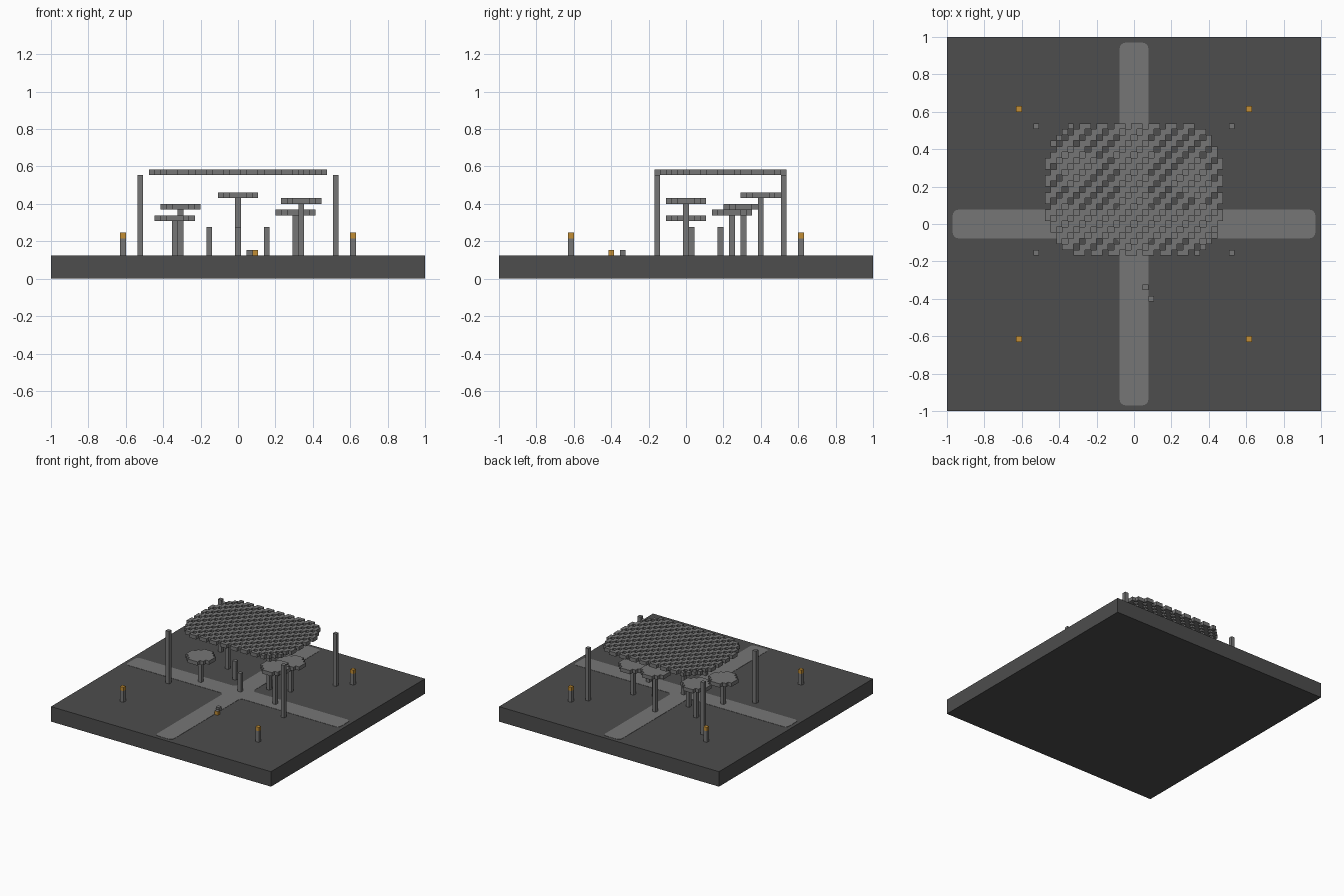
import bpy
import bmesh

cube = bpy.data.objects.get("Cube")
if cube:
    bpy.data.objects.remove(cube, do_unlink=True)

U = 2 / 65          # one block
GROUND = 4          # ground thickness in blocks


def material(name, rgb):
    mat = bpy.data.materials.new(name)
    mat.use_nodes = True
    mat.diffuse_color = (*rgb, 1)
    mat.node_tree.nodes["Principled BSDF"].inputs["Base Color"].default_value = (*rgb, 1)
    return mat


dark = material("dark_ground", (0.074, 0.074, 0.074))
grey = material("stone_grey", (0.18, 0.18, 0.18))
amber = material("amber", (0.54, 0.27, 0.035))


def finish(name, bm, *mats):
    bmesh.ops.recalc_face_normals(bm, faces=bm.faces)
    mesh = bpy.data.meshes.new(name)
    bm.to_mesh(mesh)
    bm.free()
    for mat in mats:
        mesh.materials.append(mat)
    obj = bpy.data.objects.new(name, mesh)
    bpy.context.collection.objects.link(obj)
    return obj


def box(name, x, y, bottom, top, mat, half=0.5):
    """Square column centred on block x, y, between two block heights."""
    bm = bmesh.new()
    bmesh.ops.create_cube(bm, size=1)
    for v in bm.verts:
        v.co.x = (x + v.co.x * 2 * half) * U
        v.co.y = (y + v.co.y * 2 * half) * U
        v.co.z = (top if v.co.z > 0 else bottom) * U
    return finish(name, bm, mat)


def block_plate(name, cells, level, mat):
    """One-block-thick plate made of grid cells."""
    bm = bmesh.new()
    corners = ((-0.5, -0.5), (0.5, -0.5), (0.5, 0.5), (-0.5, 0.5))
    for x, y in cells:
        bm.faces.new([bm.verts.new(((x + a) * U, (y + b) * U, level * U)) for a, b in corners])
    bmesh.ops.remove_doubles(bm, verts=bm.verts, dist=U / 10)
    extruded = bmesh.ops.extrude_face_region(bm, geom=bm.faces[:], use_keep_orig=True)
    top = [g for g in extruded["geom"] if isinstance(g, bmesh.types.BMVert)]
    bmesh.ops.translate(bm, verts=top, vec=(0, 0, U))
    return finish(name, bm, mat)


def disc(cx, cy, limit, rx, ry):
    return [(cx + x, cy + y) for x in range(-rx, rx + 1) for y in range(-ry, ry + 1)
            if x * x + y * y <= limit]


# Ground slab
box("ground", 0, 0, 0, GROUND, dark, half=32.5)

# Crossed paths with rounded corners, laid as a thin plate
w, e = 2.5 * U, 31.5 * U
bm = bmesh.new()
arm = [(w, w), (w, e), (-w, e)]
outline = []
for turn in range(4):
    outline += arm
    arm = [(-y, x) for x, y in arm]
bm.faces.new([bm.verts.new((x, y, GROUND * U)) for x, y in outline])
bmesh.ops.bevel(bm, geom=bm.verts[:], offset=U, segments=4, profile=0.5, affect='VERTICES')
raised = bmesh.ops.extrude_face_region(bm, geom=bm.faces[:], use_keep_orig=True)
bmesh.ops.translate(bm, vec=(0, 0, 0.002),
                    verts=[g for g in raised["geom"] if isinstance(g, bmesh.types.BMVert)])
finish("crossed_paths", bm, grey)

# Perforated canopy and its four poles
cells = [(x, y) for x, y in disc(0, 6, 261, 15, 11) if (x - y) % 3 != 0]
block_plate("canopy", cells, 18, grey)
for side, x in (("right", -17), ("left", 17)):
    for end, y in (("front", -5), ("back", 17)):
        box(f"canopy_pole_{end}_{side}", x, y, GROUND, 18, grey)

# Flat-topped trees
for i, (x, y, level) in enumerate([(-11, 0, 10), (-10, 10, 12), (0, 13, 14),
                                   (10, 8, 11), (11, 0, 13)], 1):
    box(f"tree_trunk_{i}", x, y, GROUND, level, grey)
    block_plate(f"tree_crown_{i}", disc(x, y, 10, 3, 3), level, grey)

# Short posts
for name, x, y in (("front", 0, 1), ("right", -5, 6), ("left", 5, 6)):
    box(f"short_post_{name}", x, y, GROUND, 9, grey)

# Corner lamps
for side, x in (("right", -20), ("left", 20)):
    for end, y in (("front", -20), ("back", 20)):
        box(f"lamp_post_{end}_{side}", x, y, GROUND, 7, grey)
        box(f"lamp_light_{end}_{side}", x, y, 7, 8, amber)

# Small blocks beside the front path
box("small_stone", 2, -11, GROUND, 5, grey)
marker = box("small_marker", 3, -13, GROUND, 5, amber)
marker.data.materials.append(grey)
for face in marker.data.polygons:
    face.material_index = 1 if face.normal.z > 0.5 else 0
